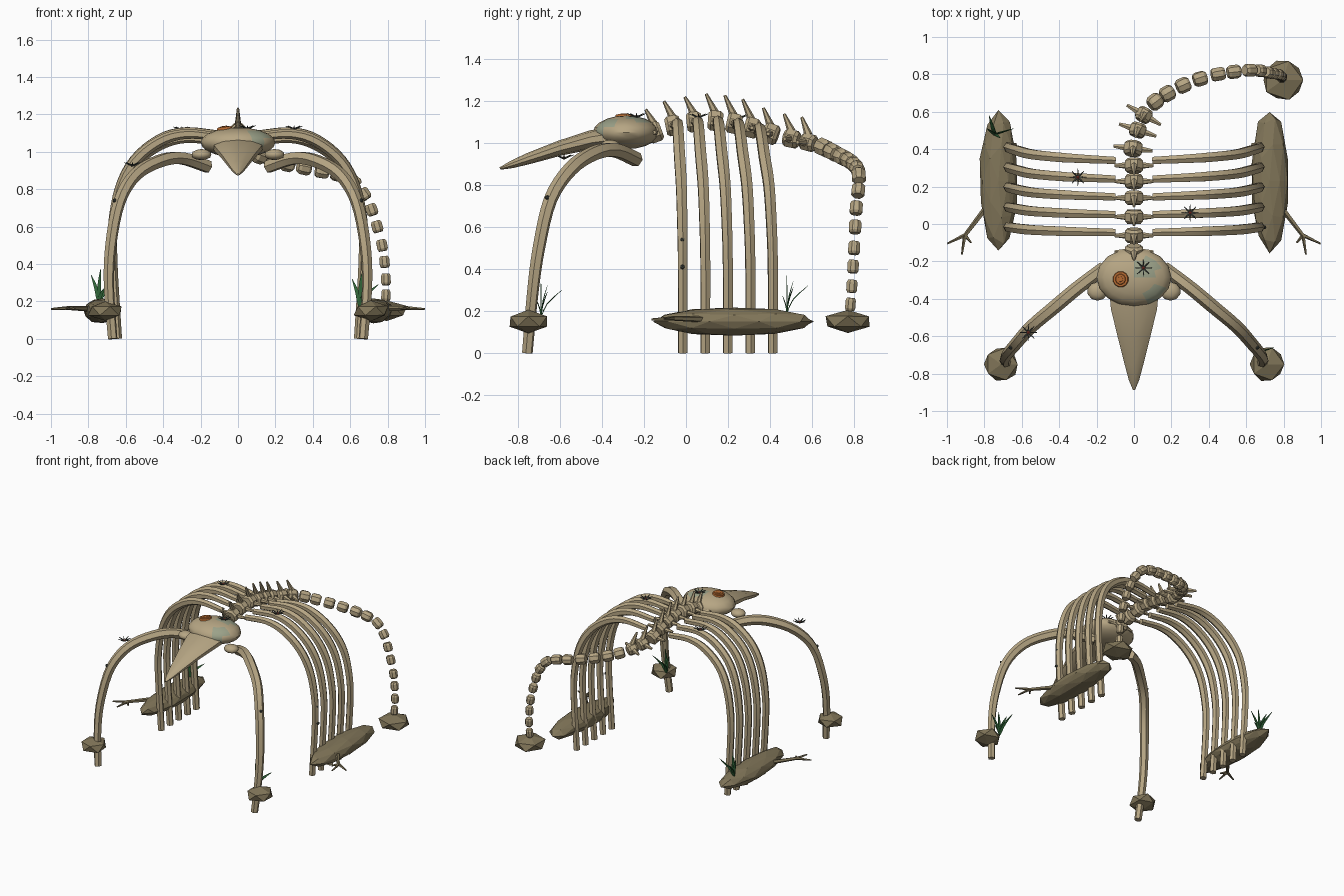
import bpy, bmesh, math, random
from mathutils import Vector as V, Matrix

if "Cube" in bpy.data.objects:
    bpy.data.objects.remove(bpy.data.objects["Cube"])

random.seed(4)


def mat(name, r, g, b):
    m = bpy.data.materials.new(name)
    m.diffuse_color = (r, g, b, 1)
    m.use_nodes = True
    m.node_tree.nodes["Principled BSDF"].inputs["Base Color"].default_value = m.diffuse_color
    return m


BONE = mat("bone", 0.47, 0.38, 0.23)
MOSS = mat("moss", 0.33, 0.36, 0.25)
ROCK = mat("rock", 0.22, 0.18, 0.10)
LEAF = mat("leaf", 0.03, 0.13, 0.04)
DARK = mat("dark", 0.06, 0.07, 0.06)
RED = mat("red", 0.4, 0.06, 0.04)
ORANGE = mat("orange", 0.45, 0.14, 0.03)


def finish(name, bm, material, smooth=None):
    bmesh.ops.recalc_face_normals(bm, faces=bm.faces)
    me = bpy.data.meshes.new(name)
    bm.to_mesh(me)
    bm.free()
    ob = bpy.data.objects.new(name, me)
    bpy.context.collection.objects.link(ob)
    me.materials.append(material)
    if smooth:
        bpy.ops.object.select_all(action='DESELECT')
        ob.select_set(True)
        bpy.context.view_layer.objects.active = ob
        bpy.ops.object.shade_smooth_by_angle(angle=math.radians(smooth))
    return ob


def spline(pts, n=4):
    """Catmull-Rom samples through the points."""
    p = [V(q) for q in pts]
    p = [2 * p[0] - p[1]] + p + [2 * p[-1] - p[-2]]
    out = []
    for i in range(1, len(p) - 2):
        a, b, c, d = p[i - 1:i + 3]
        for k in range(n):
            t = k / n
            out.append(0.5 * (2 * b + (c - a) * t + (2 * a - 5 * b + 4 * c - d) * t * t
                              + (3 * b - a - 3 * c + d) * t ** 3))
    return out + [p[-2]]


def tube(bm, pts, radii, sides=6, ref=(1, 0, 0)):
    """Sweep an elliptical ring along pts; radii are spread evenly over the length."""
    pts = [V(p) for p in pts]
    n, rings = V(ref), []
    for i, p in enumerate(pts):
        t = (pts[min(i + 1, len(pts) - 1)] - pts[max(i - 1, 0)]).normalized()
        n = n - t * n.dot(t)
        if n.length < 1e-4:
            n = t.orthogonal()
        n.normalize()
        b = t.cross(n)
        f = i / (len(pts) - 1) * (len(radii) - 1)
        j = min(int(f), len(radii) - 2)
        r0, r1 = [r if isinstance(r, tuple) else (r, r) for r in radii[j:j + 2]]
        ra, rb = [u + (w - u) * (f - j) for u, w in zip(r0, r1)]
        rings.append([bm.verts.new(p + n * ra * math.cos(a) + b * rb * math.sin(a))
                      for a in (2 * math.pi * (k + 0.5) / sides for k in range(sides))])
    for r, s in zip(rings, rings[1:]):
        for k in range(sides):
            bm.faces.new((r[k], r[(k + 1) % sides], s[(k + 1) % sides], s[k]))
    bm.faces.new(rings[0])
    bm.faces.new(rings[-1])


def blob(name, loc, size, material, sub=1, jitter=0.0, smooth=None):
    bm = bmesh.new()
    bmesh.ops.create_icosphere(bm, subdivisions=sub, radius=1)
    for v in bm.verts:
        v.co *= 1 + random.uniform(-jitter, jitter)
        v.co = V([c * s for c, s in zip(v.co, size)]) + V(loc)
    return finish(name, bm, material, smooth)


# skull with mossy patches, beak and cheeks
bm = bmesh.new()
bmesh.ops.create_uvsphere(bm, u_segments=16, v_segments=10, radius=1,
                          matrix=Matrix.Translation((0, -0.285, 1.05)) @ Matrix.Diagonal((0.2, 0.157, 0.08, 1)))
skull = finish("skull", bm, BONE, 40)
skull.data.materials.append(MOSS)
for f in skull.data.polygons:
    if min((f.center - V(c)).length for c in ((0.06, -0.23, 1.12), (0.1, -0.38, 1.08))) < 0.06:
        f.material_index = 1
bm = bmesh.new()
tube(bm, [(0, -0.34, 1.03), (0, -0.45, 1.015), (0, -0.6, 0.975), (0, -0.75, 0.925), (0, -0.83, 0.897), (0, -0.885, 0.878)],
     [(0.14, 0.05), (0.13, 0.045), (0.092, 0.036), (0.052, 0.027), (0.03, 0.018), (0.007, 0.006)], 10)
finish("beak", bm, BONE, 40)
for s in (-1, 1):
    blob("cheek", (s * 0.195, -0.36, 0.985), (0.055, 0.05, 0.03), BONE, 2, smooth=40)

# backbone and tail, vertebrae spaced evenly along one path
path = spline([(0, -0.15, 1.05), (0, -0.05, 1.085), (0, 0.14, 1.105), (0, 0.34, 1.065), (0, 0.43, 1.035),
               (0.07, 0.61, 0.995), (0.22, 0.72, 0.945), (0.4, 0.79, 0.905), (0.59, 0.82, 0.86),
               (0.67, 0.82, 0.78), (0.715, 0.81, 0.69), (0.77, 0.8, 0.5), (0.79, 0.79, 0.33), (0.79, 0.78, 0.2)], 12)
spots, dist = [], 0.0
for a, b in zip(path, path[1:]):
    if dist >= len(spots) * 0.094:
        spots.append((a, (b - a).normalized()))
    dist += (b - a).length
for i, (p, t) in enumerate(spots):
    r = 0.052 if i < 7 else max(0.022, 0.046 - (i - 7) * 0.0013)
    h = 0.036 if i < 16 else 0.031
    bm = bmesh.new()
    tube(bm, [p - t * h, p - t * h * 0.6, p + t * h * 0.6, p + t * h],
         [r * 0.75, r, r, r * 0.75], 8)
    finish("vertebra", bm, BONE)
    if i < 9:
        side = t.cross(V((0, 0, 1))).normalized()
        bm = bmesh.new()
        top = p + V((0, 0, 0.035))
        fade = 1 if i < 6 else 0.85
        tube(bm, [top, top + (V((0, 0, 1)) * 0.09 - t * 0.045) * fade], [0.02, 0.007], 6)
        for s in (-1, 1):
            tube(bm, [p + side * s * 0.03, p + side * s * 0.105], [0.02, 0.009], 6)
        finish("vertebra_spines", bm, BONE)

# rib arches and front legs, mirrored
rib = [(0.1, 1.08, 0), (0.28, 1.095, 0.12), (0.42, 1.055, 0.25), (0.55, 0.95, 0.45), (0.63, 0.8, 0.75),
       (0.668, 0.6, 0.92), (0.67, 0.4, 1), (0.645, 0, 1)]
tops = [-0.045, 0.05, 0.145, 0.24, 0.34]
drops = [0, 0.01, 0.012, 0, -0.025]
for s in (-1, 1):
    for i, (y0, dz) in enumerate(zip(tops, drops)):
        y1 = -0.015 + i * 0.107
        pts = [(s * x, y0 + (y1 - y0) * f, z + dz * (1 - f)) for x, z, f in rib]
        bm = bmesh.new()
        tube(bm, spline(pts), [0.022, 0.029, 0.03, 0.027, 0.025], 6, (0, 1, 0))
        finish("rib", bm, BONE, 35)
    bm = bmesh.new()
    leg = [(0.16, -0.235, 0.92), (0.3, -0.34, 0.965), (0.42, -0.44, 0.95), (0.55, -0.55, 0.875),
           (0.635, -0.645, 0.73), (0.68, -0.7, 0.5), (0.69, -0.73, 0.28), (0.67, -0.755, 0)]
    tube(bm, spline([(s * x, y, z) for x, y, z in leg]), [0.036, 0.037, 0.034, 0.03, 0.026], 6, (0, 0, 1))
    finish("front_leg", bm, BONE, 35)

    # rocks around the feet and the side slabs
    blob("foot_rock", (s * 0.71, -0.75, 0.15), (0.1, 0.1, 0.053), ROCK, 1, 0.06)
    blob("side_slab", (s * 0.725, 0.23, 0.15), (0.102, 0.38, 0.068), ROCK, 2, 0.04)

    # twig with three fingers
    bm = bmesh.new()
    knee = V((s * 0.91, -0.07, 0.165))
    tube(bm, [(s * 0.78, 0.1, 0.16), knee], [0.016, 0.011], 5)
    for x, y in ((0.998, -0.105), (0.92, -0.163), (0.87, -0.1)):
        tube(bm, [knee + V((-s * 0.006, 0.01, 0)), (s * x, y, 0.16)], [0.011, 0.005], 5)
    finish("twig_hand", bm, ROCK)
blob("tail_rock", (0.795, 0.77, 0.15), (0.12, 0.12, 0.055), ROCK, 1, 0.05)

# leafy tufts
for x, y, z in ((-0.745, 0.48, 0.19), (0.65, -0.69, 0.17)):
    bm = bmesh.new()
    for dx, dy, h in ((-0.04, 0.03, 0.15), (0.01, 0.0, 0.18), (0.1, 0.03, 0.12), (-0.03, 0.1, 0.13), (0.03, -0.02, 0.08)):
        b = V((x, y, z))
        tube(bm, spline([b, b + V((dx * 0.3, dy * 0.3, h * 0.5)), b + V((dx, dy, h))], 2),
             [(0.008, 0.003), (0.017, 0.003), (0.012, 0.003), (0.002, 0.001)], 4)
    finish("leaf_tuft", bm, LEAF)

# little star tufts
for x, y, z in ((-0.3, 0.25, 1.115), (0.3, 0.06, 1.12), (0.05, -0.235, 1.122), (-0.565, -0.58, 0.925)):
    bm = bmesh.new()
    c = V((x, y, z))
    for k in range(8):
        a = k * math.pi / 4
        tube(bm, [c, c + V((0.045 * math.cos(a), 0.045 * math.sin(a), 0.018))], [0.006, 0.002], 4)
    finish("star_tuft", bm, DARK)
    blob("star_centre", (x, y, z + 0.004), (0.01, 0.01, 0.008), RED)

# round orange disc on the skull
bm = bmesh.new()
c, up = V((-0.07, -0.295, 1.115)), V((-0.12, 0, 1)).normalized()
tube(bm, [c, c + up * 0.018], [0.045, 0.04], 12)
for r in (0.03, 0.016):
    tube(bm, [c + up * 0.016, c + up * (0.026 - r * 0.15)], [r, r * 0.85], 12)
finish("orange_disc", bm, ORANGE)

# barnacle dots
for p in ((0.69, -0.017, 0.54), (0.697, -0.017, 0.41), (0.66, -0.66, 0.74), (-0.66, -0.66, 0.74)):
    blob("barnacle", p, (0.012, 0.012, 0.012), DARK)
